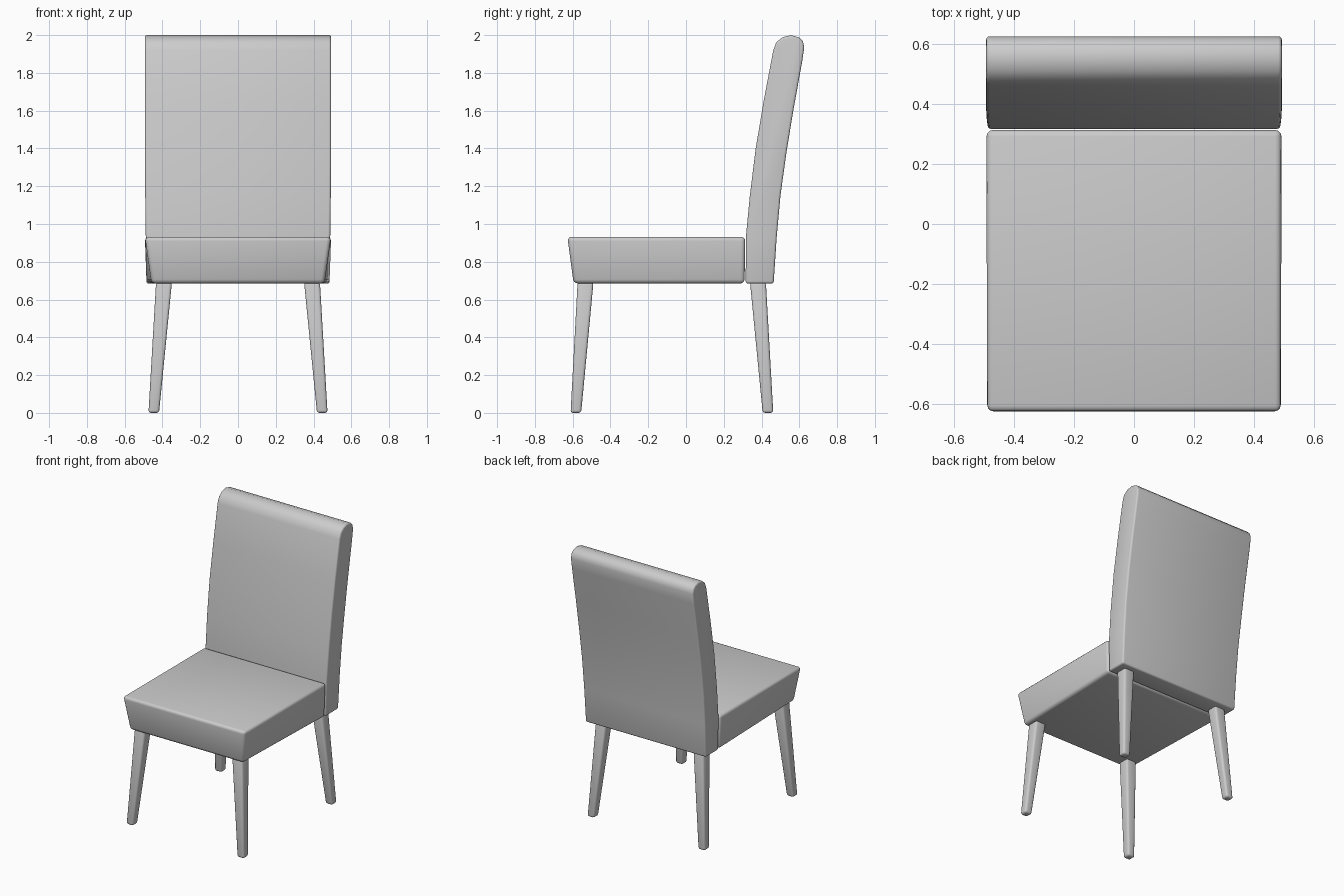
import bpy, bmesh, math

cube = bpy.data.objects.get("Cube")
if cube:
    bpy.data.objects.remove(cube)

grey = bpy.data.materials.new("plain_grey")
grey.use_nodes = True
grey.diffuse_color = (0.6, 0.6, 0.6, 1)
grey.node_tree.nodes["Principled BSDF"].inputs["Base Color"].default_value = (0.6, 0.6, 0.6, 1)


def loft(name, rings, bevel, segments=3, angle=40):
    """Skin matching rings of points, cap the ends and round the edges."""
    bm = bmesh.new()
    loops = [[bm.verts.new(p) for p in ring] for ring in rings]
    for a, b in zip(loops, loops[1:]):
        for i in range(len(a)):
            j = (i + 1) % len(a)
            bm.faces.new((a[i], a[j], b[j], b[i]))
    bm.faces.new(loops[0])
    bm.faces.new(loops[-1])
    bmesh.ops.recalc_face_normals(bm, faces=bm.faces)
    mesh = bpy.data.meshes.new(name)
    bm.to_mesh(mesh)
    bm.free()
    obj = bpy.data.objects.new(name, mesh)
    bpy.context.collection.objects.link(obj)
    mesh.materials.append(grey)
    mod = obj.modifiers.new("rounded_edges", 'BEVEL')
    mod.width = bevel
    mod.segments = segments
    mod.limit_method = 'ANGLE'
    mod.angle_limit = math.radians(angle)
    bpy.ops.object.select_all(action='DESELECT')
    obj.select_set(True)
    bpy.context.view_layer.objects.active = obj
    bpy.ops.object.modifier_apply(modifier=mod.name)
    bpy.ops.object.shade_smooth_by_angle(angle=math.radians(35))
    return obj


def rect(x0, x1, y0, y1, z):
    return [(x0, y0, z), (x1, y0, z), (x1, y1, z), (x0, y1, z)]


# Seat cushion: front and front corners taper in towards the bottom
seat_bottom = [(-0.457, -0.595, 0.685), (0.457, -0.595, 0.685),
               (0.485, 0.31, 0.685), (-0.485, 0.31, 0.685)]
loft("seat", [seat_bottom, rect(-0.493, 0.493, -0.628, 0.314, 0.932)], 0.022)

# Backrest: curved side profile with a rounded top, as (y, z)
front = [(0.316, 0.685), (0.317, 0.93), (0.338, 1.15), (0.369, 1.4),
         (0.411, 1.65), (0.462, 1.92)]
top = [(0.478, 1.962), (0.51, 1.988), (0.555, 2.0), (0.598, 1.988),
       (0.619, 1.967), (0.626, 1.935)]
back = [(0.615, 1.86), (0.568, 1.6), (0.532, 1.38), (0.5, 1.15),
        (0.48, 0.93), (0.464, 0.685)]
profile = front + top + back


def side(sign):
    return [(sign * (0.485 + 0.008 * min(1, (z - 0.685) / 0.6)), y, z) for y, z in profile]


loft("backrest", [side(-1), side(1)], 0.012)

# Legs: tapered and splayed, with softened corners
for s, label in ((1, "left"), (-1, "right")):
    for place, y_top, y_foot in (("front", -0.532, -0.583), ("back", 0.381, 0.434)):
        rings = [rect(s * x - h, s * x + h, y - h, y + h, z)
                 for x, y, h, z in ((0.446, y_foot, 0.028, 0.0),
                                    (0.392, y_top, 0.042, 0.69))]
        loft(place + "_leg_" + label, rings, 0.014)
